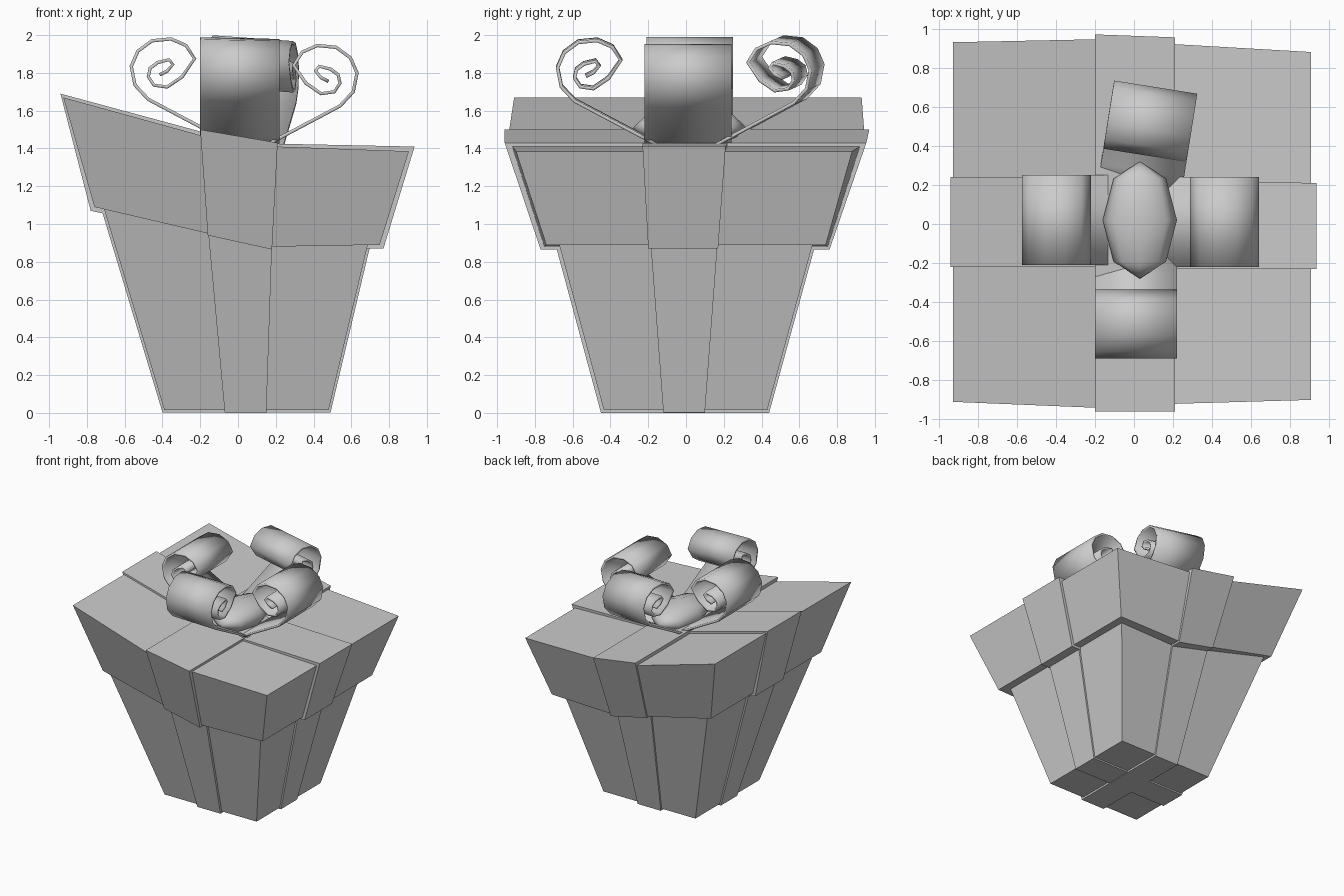
import bpy, bmesh, math

cube = bpy.data.objects.get("Cube")
if cube:
    bpy.data.objects.remove(cube, do_unlink=True)

grey = bpy.data.materials.new("plain grey")
grey.use_nodes = True
COLOUR = (0.6, 0.6, 0.6, 1)
grey.diffuse_color = COLOUR
grey.node_tree.nodes["Principled BSDF"].inputs["Base Color"].default_value = COLOUR


def finish(name, bm, smooth=None):
    bmesh.ops.recalc_face_normals(bm, faces=bm.faces)
    mesh = bpy.data.meshes.new(name)
    bm.to_mesh(mesh)
    bm.free()
    mesh.materials.append(grey)
    obj = bpy.data.objects.new(name, mesh)
    bpy.context.collection.objects.link(obj)
    if smooth:
        bpy.ops.object.select_all(action='DESELECT')
        obj.select_set(True)
        bpy.context.view_layer.objects.active = obj
        bpy.ops.object.shade_smooth_by_angle(angle=math.radians(smooth))
    return obj


def block(name, stations):
    """Solid lofted along x: each station is (x, z, y_front, y_back) at bottom and top."""
    bm = bmesh.new()
    rings = []
    for (xb, zb, fb, kb), (xt, zt, ft, kt) in stations:
        corners = ((xb, fb, zb), (xb, kb, zb), (xt, kt, zt), (xt, ft, zt))
        rings.append([bm.verts.new(c) for c in corners])
    for a, b in zip(rings, rings[1:]):
        for i in range(4):
            j = (i + 1) % 4
            bm.faces.new((a[i], a[j], b[j], b[i]))
    bm.faces.new(rings[0])
    bm.faces.new(rings[-1])
    return finish(name, bm)


# Tapered box body with two wrapping ribbons
block("box_body", [
    ((-.39, .015, -.435, .43), (-.745, 1.2, -.755, .755)),
    ((.48, .015, -.435, .43), (.76, 1.2, -.755, .755))])
block("body_ribbon_front_back", [
    ((-.07, 0, -.45, .44), (-.18, 1.2, -.775, .77)),
    ((.15, 0, -.45, .44), (.19, 1.2, -.775, .77))])
block("body_ribbon_sides", [
    ((-.40, .003, -.12, .10), (-.76, 1.2, -.21, .19)),
    ((.49, .003, -.12, .10), (.775, 1.2, -.21, .19))])

# Lopsided lid, kinked along the ribbon edges
block("lid", [
    ((-.76, 1.09, -.74, .75), (-.925, 1.67, -.91, .93)),
    ((-.16, .95, -.75, .75), (-.2, 1.47, -.94, .945)),
    ((.18, .88, -.75, .75), (.21, 1.41, -.92, .92)),
    ((.75, .89, -.74, .74), (.905, 1.385, -.90, .88))])
block("lid_ribbon_front_back", [
    ((-.16, .94, -.77, .76), (-.2, 1.5, -.96, .97)),
    ((.18, .865, -.77, .76), (.21, 1.43, -.96, .955))])
block("lid_ribbon_sides", [
    ((-.78, 1.07, -.2, .18), (-.94, 1.69, -.22, .24)),
    ((-.16, .935, -.2, .18), (-.2, 1.49, -.22, .235)),
    ((.18, .87, -.2, .17), (.21, 1.425, -.23, .22)),
    ((.77, .87, -.2, .17), (.935, 1.41, -.23, .21))])

# Curled bow loops: strap and spiral as (distance from centre, height)
CURL = [(.08, 1.38), (.21, 1.45), (.54, 1.625), (.61, 1.7), (.63, 1.8),
        (.595, 1.88), (.52, 1.935), (.42, 1.945), (.34, 1.91), (.295, 1.84),
        (.36, 1.745), (.44, 1.69), (.51, 1.70), (.54, 1.745), (.53, 1.79),
        (.49, 1.82), (.43, 1.835), (.41, 1.81), (.44, 1.775), (.48, 1.755)]


def bow_loop(name, turn, half, out=0, up=0, tilt=0, side=0):
    bm = bmesh.new()
    pairs = [[bm.verts.new((r + out, side + w, z + up + tilt * w))
              for w in (-half, half)] for r, z in CURL]
    for a, b in zip(pairs, pairs[1:]):
        bm.faces.new((a[0], a[1], b[1], b[0]))
    obj = finish(name, bm, smooth=50)
    obj.rotation_euler.z = math.radians(turn)
    solid = obj.modifiers.new("thickness", 'SOLIDIFY')
    solid.thickness = 0.018
    solid.offset = 0
    return obj


bow_loop("bow_loop_left", 0, .23, side=.01)
bow_loop("bow_loop_right", 180, .23, out=-.065, up=.035, side=-.02)
bow_loop("bow_loop_front", -90, .21, out=.05, up=.03, tilt=-.02, side=.01)
bow_loop("bow_loop_back", 81, .215, out=.07, up=.03, tilt=.07)

# Faceted oval knot, poles along y
bm = bmesh.new()
bmesh.ops.create_uvsphere(bm, u_segments=8, v_segments=4, radius=1)
knot = finish("bow_knot", bm, smooth=70)
knot.scale = (.19, .12, .3)
knot.rotation_euler.x = math.pi / 2
knot.location = (.03, .02, 1.51)
